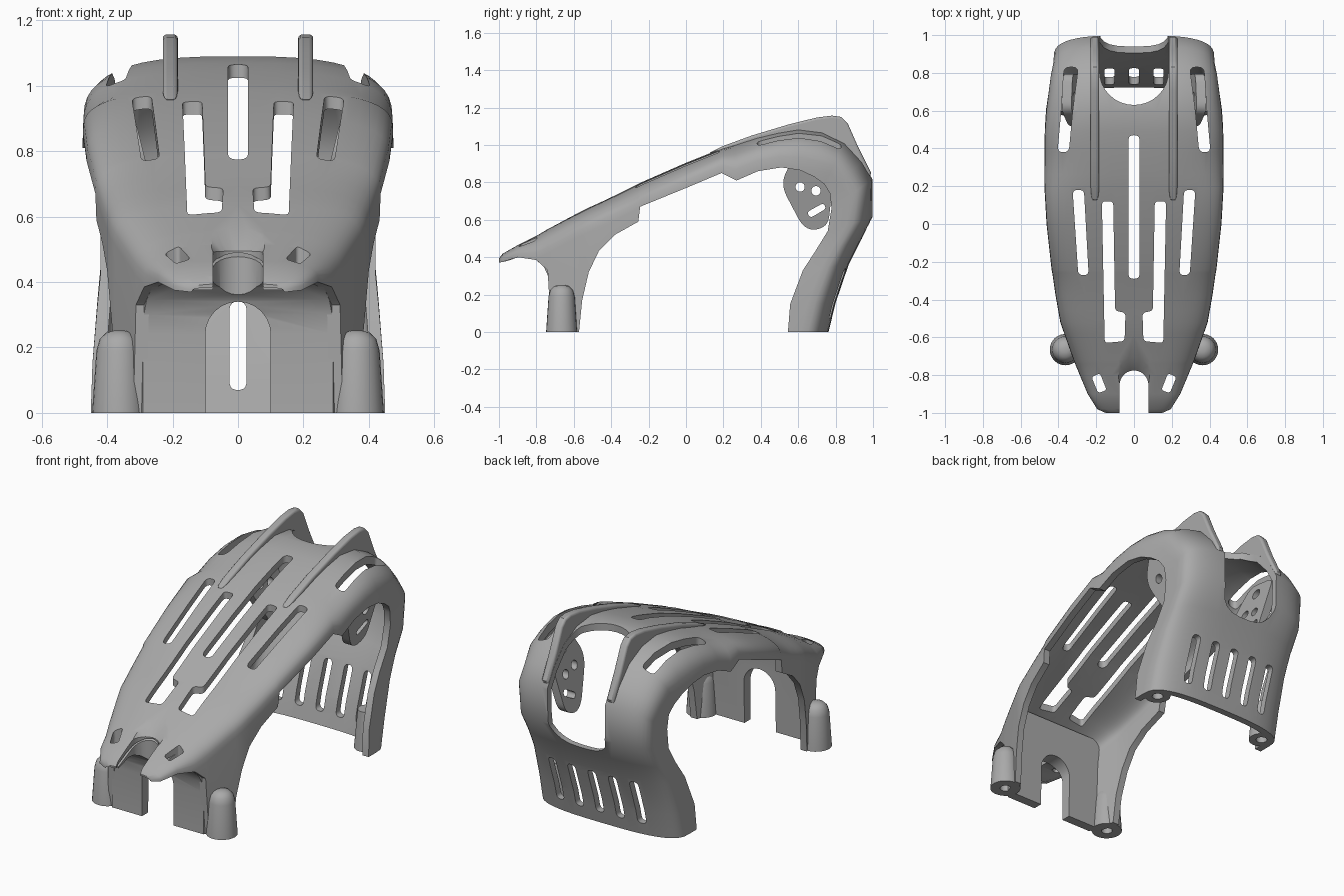
import bpy, bmesh, math
from mathutils import Vector

cube = bpy.data.objects.get("Cube")
if cube:
    bpy.data.objects.remove(cube, do_unlink=True)

GREY = (0.4, 0.4, 0.4, 1)
grey = bpy.data.materials.new("plain grey")
grey.use_nodes = True
grey.diffuse_color = GREY
grey.node_tree.nodes["Principled BSDF"].inputs["Base Color"].default_value = GREY


def make(name, bm):
    bmesh.ops.recalc_face_normals(bm, faces=bm.faces)
    mesh = bpy.data.meshes.new(name)
    bm.to_mesh(mesh)
    bm.free()
    mesh.materials.append(grey)
    ob = bpy.data.objects.new(name, mesh)
    bpy.context.collection.objects.link(ob)
    return ob


def prism(name, outline, axis, lo, hi):
    """Extrude a flat outline along x, y or z."""
    place = {"x": lambda p, h: (h, p[0], p[1]),
             "y": lambda p, h: (p[0], h, p[1]),
             "z": lambda p, h: (p[0], p[1], h)}[axis]
    bm = bmesh.new()
    face = bm.faces.new([bm.verts.new(place(p, lo)) for p in outline])
    new = bmesh.ops.extrude_face_region(bm, geom=[face])["geom"]
    shift = Vector(place((0, 0), hi - lo))
    bmesh.ops.translate(bm, vec=shift, verts=[v for v in new if isinstance(v, bmesh.types.BMVert)])
    return make(name, bm)


def cone(name, x, y, lo, hi, r1, r2):
    bm = bmesh.new()
    bmesh.ops.create_cone(bm, cap_ends=True, segments=32, radius1=r1, radius2=r2, depth=hi - lo)
    bmesh.ops.translate(bm, vec=(x, y, (lo + hi) / 2), verts=bm.verts)
    return make(name, bm)


def rounded(points, r, steps=5):
    """Round every corner of an outline with a small curve."""
    out = []
    for i, p in enumerate(points):
        p, a, b = Vector(p), Vector(points[i - 1]), Vector(points[(i + 1) % len(points)])
        s = p + (a - p).normalized() * min(r, (a - p).length * 0.48)
        e = p + (b - p).normalized() * min(r, (b - p).length * 0.48)
        for k in range(steps + 1):
            t = k / steps
            out.append(s * (1 - t) ** 2 + p * 2 * t * (1 - t) + e * t * t)
    return out


def disc(x, y, r):
    return [(x + r * math.cos(k * math.tau / 24), y + r * math.sin(k * math.tau / 24)) for k in range(24)]


def flip(points, s):
    return [(p[0] * s, p[1]) for p in points]


def boolean(targets, cutter, mode="DIFFERENCE"):
    cutter.hide_render = True
    for ob in targets:
        mod = ob.modifiers.new("cut", "BOOLEAN")
        mod.operation, mod.solver, mod.object = mode, "EXACT", cutter
        bpy.context.view_layer.objects.active = ob
        bpy.ops.object.modifier_apply(modifier=mod.name)
    bpy.data.objects.remove(cutter, do_unlink=True)


# Shell stations: crown y, crown z, rim y, rim z, half width
STATIONS = [
    (-1, .395, -1, .37, .15), (-.98, .42, -.98, .375, .195), (-.9, .465, -.9, .4, .245),
    (-.8, .515, -.8, .385, .287), (-.74, .55, -.74, .33, .312), (-.72, .56, -.72, 0, .32),
    (-.58, .635, -.572, 0, .37), (-.56, .645, -.555, .17, .377), (-.52, .665, -.52, .32, .39),
    (-.46, .692, -.465, .435, .4), (-.38, .73, -.38, .52, .415), (-.26, .79, -.255, .59, .433),
    (-.24, .8, -.245, .67, .436), (0, .905, 0, .77, .463), (.2, .985, .19, .85, .474),
    (.26, 1.005, .27, .81, .475), (.38, 1.043, .385, .86, .474), (.49, 1.07, .51, .88, .472),
    (.6, 1.09, .61, .865, .465), (.73, 1.075, .685, .83, .453), (.85, 1.015, .74, .79, .442),
    (.945, .915, .77, .74, .43), (1, .82, .778, .66, .425), (1, .615, .758, .54, .42),
    (.93, .48, .69, .43, .42), (.87, .36, .625, .33, .43), (.8, .155, .557, .15, .445),
    (.762, 0, .545, 0, .45)]


def section(oy, oz, ry, rz, w):
    """Closed ring of a thick U with rounded shoulders."""
    crown, rim = Vector((0, oy, oz)), Vector((0, ry, rz))
    length = (rim - crown).length
    down = (rim - crown) / length
    shoulder = .13 if oy < -.1 else .15 if oz < .9 else .18 if oy > .8 else .22
    deep = min(shoulder, length * .93)
    t = min(.04, length * .4)
    steps = 12

    def half(inset):
        pts = []
        for k in range(steps + 1):
            a = k / steps * math.pi / 2
            side = math.sin(a) ** (2 / 3) * (w - inset)
            drop = inset + (deep - inset) * (1 - max(0, math.cos(a)) ** (2 / 3))
            pts.append((side, drop))
        return pts + [(w - inset, length)]

    outer, inner = half(0), half(t)
    ring = [(-x, d) for x, d in outer[:0:-1]] + outer
    ring += inner[::-1] + [(-x, d) for x, d in inner[1:]]
    return [crown + down * d + Vector((x, 0, 0)) for x, d in ring]


# Main shell
bm = bmesh.new()
rings = [[bm.verts.new(p) for p in section(*s)] for s in STATIONS]
n = len(rings[0])
for a, b in zip(rings, rings[1:]):
    for i in range(n):
        j = (i + 1) % n
        bm.faces.new((a[i], a[j], b[j], b[i]))
half_n = n // 2
for ring in (rings[0], rings[-1]):
    for i in range(half_n - 1):
        bm.faces.new((ring[i], ring[i + 1], ring[n - 2 - i], ring[n - 1 - i]))
shell = make("shell", bm)

# Front wall curving forward into the lip, trimmed to the plan of the shell
wall_side = [(-.73, 0), (-.73, .24), (-.738, .3), (-.758, .345), (-.8, .385), (-.84, .4), (-.89, .403),
             (-.94, .385), (-.975, .375), (-.975, .385), (-.8, .466), (-.65, .535), (-.665, .4), (-.675, 0)]
front_wall = prism("front_wall", wall_side, "x", -.4, .4)
edge = [(s[4] - .025, s[0]) for s in STATIONS[:8]]
boolean([front_wall], prism("plan", edge + flip(edge[::-1], -1), "z", -.1, 1), "INTERSECT")

# Nose notch with its countersink, and the arch through the wall
nose = [shell, front_wall]
arc = [(.077 * math.cos(a * math.pi / 12), -.855 + .08 * math.sin(a * math.pi / 12)) for a in range(13)]
boolean(nose, prism("notch", [(.077, -1.1)] + arc + [(-.077, -1.1)], "z", .25, .8))
boolean(nose, cone("countersink", 0, -.855, .485, .6, .07, .18))
arch = [(.1 * math.cos(a * math.pi / 12), .24 + .1 * math.sin(a * math.pi / 12)) for a in range(13)]
boolean([front_wall], prism("arch", [(.1, -.1)] + arch + [(-.1, -.1)], "y", -.85, -.5))

# Slots in the top
boolean([shell], prism("slot", rounded([(-.03, -.29), (.03, -.29), (.03, .47), (-.03, .47)], .03),
                       "z", .5, 1.3))
SLOTS = [
    (.02, .4, [(.11, .12), (.17, .12), (.155, -.63), (.05, -.62), (.045, -.47), (.1, -.46)]),
    (.025, .4, [(.265, .18), (.325, .18), (.295, -.27), (.24, -.27)]),
    (.03, .92, [(.295, .83), (.37, .83), (.385, .6), (.405, .38), (.345, .38), (.325, .6)]),
    (.015, .3, [(.18, -.79), (.225, -.81), (.19, -.895), (.145, -.88)])]
for r, low, outline in SLOTS:
    for s in (1, -1):
        targets = nose if low == .3 else [shell]
        boolean(targets, prism("slot", flip(rounded(outline, r), s), "z", low, 1.3))

# Large opening wrapping from the top down the back
top_arc = [(.183 * math.cos(a * math.pi / 16), .81 - .18 * math.sin(a * math.pi / 16)) for a in range(17)]
boolean([shell], prism("opening", [(.183, 1.2)] + top_arc + [(-.183, 1.2)], "z", .8, 1.3))
boolean([shell], prism("opening", rounded([(-.183, 1.3), (-.183, .5), (.183, .5), (.183, 1.3)], .15),
                       "y", .81, 1.2))

# Vent slots in the back panel
for i in range(-2, 3):
    x = i * .13
    vent = [(x - .026, .07), (x + .026, .07), (x + .026, .34), (x - .026, .34)]
    boolean([shell], prism("vent", rounded(vent, .026), "y", .62, 1.1))

FIN = [(.12, .955), (.2, .995), (.35, 1.05), (.55, 1.11), (.7, 1.147), (.78, 1.157), (.83, 1.15),
       (.865, 1.115), (.92, .99), (.99, .85), (.97, .8), (.9, .93), (.8, 1.02), (.6, 1.055), (.3, .99)]
PLATE = [(.52, .83), (.52, .76), (.62, .57), (.68, .54), (.76, .57), (.775, .7), (.8, .94), (.6, .97)]
parts = [shell, front_wall]
for s, side in ((1, "left"), (-1, "right")):
    # Fin beside the opening
    fin = prism(side + "_fin", FIN, "x", s * .207 - .023, s * .207 + .023)
    bevel = fin.modifiers.new("round", "BEVEL")
    bevel.width, bevel.segments, bevel.limit_method, bevel.angle_limit = .015, 3, "ANGLE", 1.2

    # Hanging plate leaning inward at the foot, with its holes and slot
    plate = prism(side + "_plate", rounded(PLATE, .05), "x", s * .34 - .025, s * .34 + .025)
    for v in plate.data.vertices:
        v.co.x += s * .25 * (v.co.z - .9)
    holes = [disc(.61, .775, .025), disc(.695, .755, .025), disc(.67, .89, .03),
             rounded([(.645, .64), (.665, .61), (.75, .66), (.735, .69)], .018)]
    for hole in holes:
        boolean([plate], prism("hole", hole, "x", s * .34 - .2, s * .34 + .12))

    # Domed front post and back foot, each bored from below
    bm = bmesh.new()
    levels = [(0, .083), (.19, .07), (.225, .06), (.245, .04), (.252, .015)]
    loops = [[bm.verts.new((x, y, z)) for x, y in disc(s * .363, -.665, r)] for z, r in levels]
    for a, b in zip(loops, loops[1:]):
        for i in range(24):
            j = (i + 1) % 24
            bm.faces.new((a[i], a[j], b[j], b[i]))
    bm.faces.new(loops[0])
    bm.faces.new(loops[-1])
    post = make(side + "_front_post", bm)
    foot = cone(side + "_back_foot", s * .372, .645, 0, .22, .07, .05)
    boolean([post], cone("bore", s * .363, -.665, -.05, .12, .03, .03))
    boolean([foot], cone("bore", s * .372, .645, -.05, .12, .03, .03))
    parts += [fin, plate, post, foot]

# Smooth shading with crisp edges
bpy.ops.object.select_all(action="DESELECT")
for ob in parts:
    ob.select_set(True)
bpy.context.view_layer.objects.active = shell
bpy.ops.object.shade_smooth_by_angle(angle=math.radians(35))
